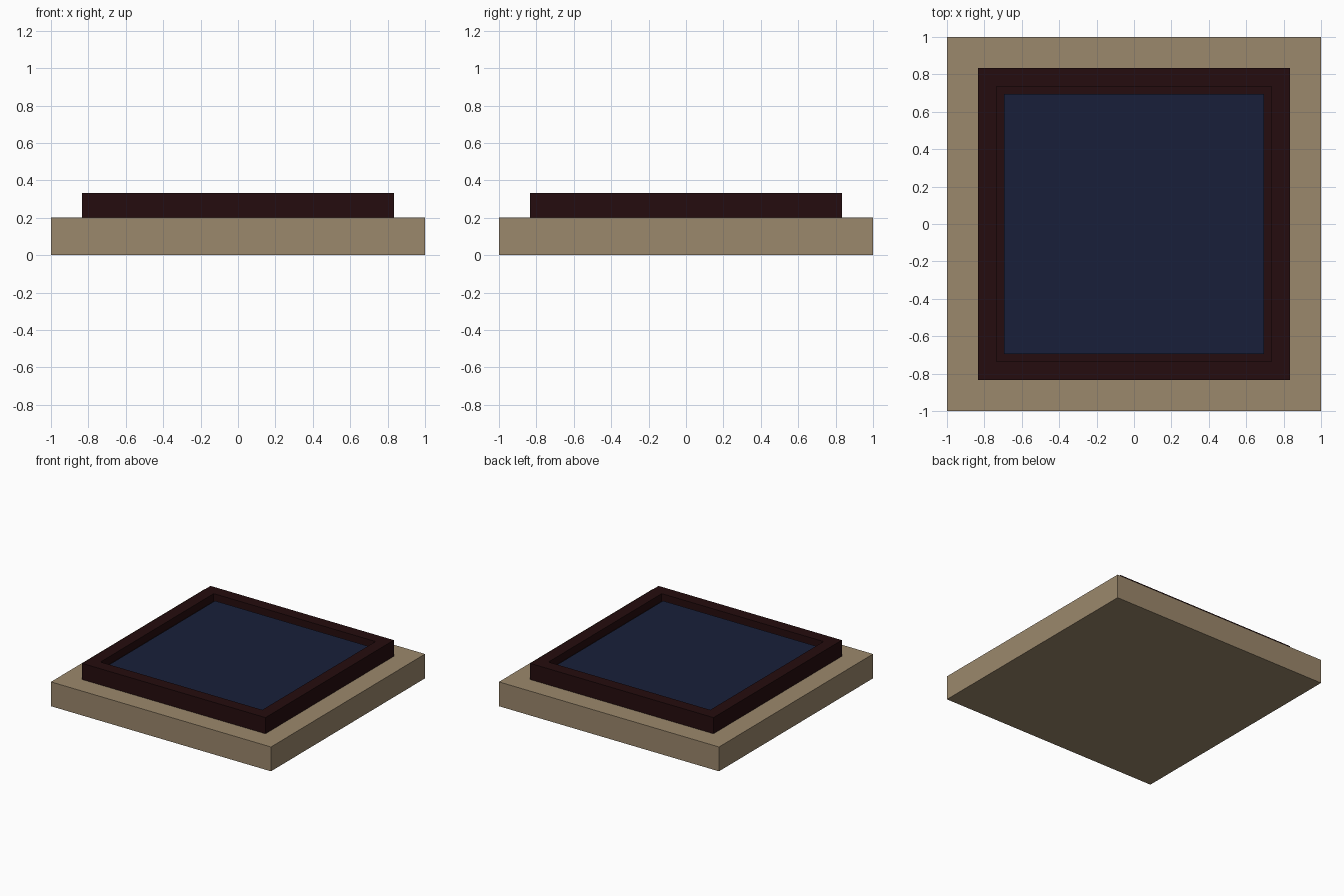
import bpy, bmesh
from mathutils import Matrix

if "Cube" in bpy.data.objects:
    bpy.data.objects.remove(bpy.data.objects["Cube"])


def material(name, rgb):
    mat = bpy.data.materials.new(name)
    mat.diffuse_color = (*rgb, 1)
    mat.use_nodes = True
    mat.node_tree.nodes["Principled BSDF"].inputs["Base Color"].default_value = mat.diffuse_color
    return mat


def slab(name, half, z0, z1, mat, rim=0, depth=0):
    """Square slab; rim and depth sink a recess into its top."""
    bm = bmesh.new()
    size = Matrix.Diagonal((2 * half, 2 * half, z1 - z0, 1))
    bmesh.ops.create_cube(bm, size=1, matrix=Matrix.Translation((0, 0, (z0 + z1) / 2)) @ size)
    if rim:
        bm.normal_update()
        top = max(bm.faces, key=lambda f: f.calc_center_median().z)
        bmesh.ops.inset_region(bm, faces=[top], thickness=rim)
        floor = bmesh.ops.extrude_discrete_faces(bm, faces=[top])["faces"][0]
        bmesh.ops.translate(bm, verts=floor.verts, vec=(0, 0, -depth))
        bmesh.ops.recalc_face_normals(bm, faces=bm.faces)
    mesh = bpy.data.meshes.new(name)
    bm.to_mesh(mesh)
    bm.free()
    mesh.materials.append(mat)
    obj = bpy.data.objects.new(name, mesh)
    bpy.context.collection.objects.link(obj)
    return obj


tan = material("tan", (0.33, 0.246, 0.15))
maroon = material("dark_maroon", (0.0185, 0.0037, 0.0044))
navy = material("navy", (0.009, 0.0137, 0.041))

# Wide plinth
slab("base", 1.0, 0.0, 0.2, tan)
# Raised border with a recess
slab("frame", 0.833, 0.2, 0.333, maroon, rim=0.138, depth=0.063)
# Panel sitting in the recess, slightly below the rim
slab("panel", 0.695, 0.27, 0.3, navy)
